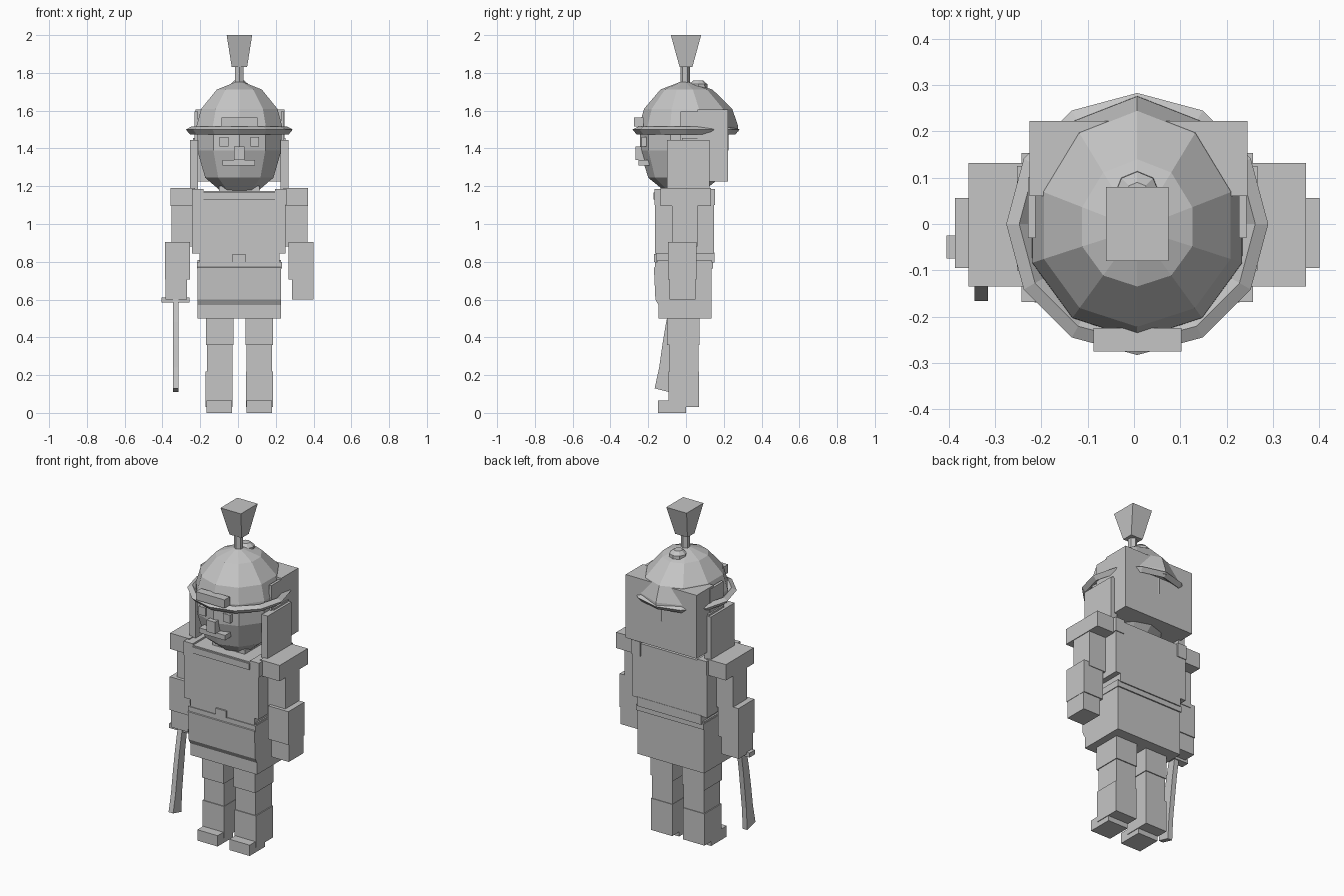
import bpy, bmesh, math

if "Cube" in bpy.data.objects:
    bpy.data.objects.remove(bpy.data.objects["Cube"])

CX = 0.007  # body centre line

grey = bpy.data.materials.new("plain_grey")
grey.diffuse_color = (0.56, 0.56, 0.56, 1)
grey.use_nodes = True
grey.node_tree.nodes["Principled BSDF"].inputs["Base Color"].default_value = grey.diffuse_color


def finish(name, bm):
    bmesh.ops.recalc_face_normals(bm, faces=bm.faces)
    me = bpy.data.meshes.new(name)
    bm.to_mesh(me)
    bm.free()
    me.materials.append(grey)
    ob = bpy.data.objects.new(name, me)
    bpy.context.collection.objects.link(ob)
    return ob


def box(name, x, y, z, taper=(1, 1)):
    """Box from ranges; taper scales the bottom face in x and y."""
    bm = bmesh.new()
    bmesh.ops.create_cube(bm, size=1)
    for v in bm.verts:
        low = v.co.z < 0
        c = v.co.copy()
        v.co.x = (x[0] + x[1]) / 2 + c.x * (x[1] - x[0]) * (taper[0] if low else 1)
        v.co.y = (y[0] + y[1]) / 2 + c.y * (y[1] - y[0]) * (taper[1] if low else 1)
        v.co.z = z[0] if low else z[1]
    return finish(name, bm)


def pair(name, x, y, z):
    """Same box on both sides of the centre line (x measured from it)."""
    box(name + "_right", (CX + x[0], CX + x[1]), y, z)
    box(name + "_left", (CX - x[1], CX - x[0]), y, z)


def lathe(name, profile, n, cy=0.0, phase=0.0, closed=False, rear=1.0):
    """Spin (radius, z) points about a vertical axis; rear stretches y > 0."""
    bm = bmesh.new()
    rings = []
    for r, z in profile:
        ring = []
        for i in range(n):
            a = phase + 2 * math.pi * i / n
            y = r * math.sin(a)
            ring.append(bm.verts.new((CX + r * math.cos(a), cy + y * (rear if y > 0 else 1), z)))
        rings.append(ring)
    pairs = list(zip(rings, rings[1:]))
    if closed:
        pairs.append((rings[-1], rings[0]))
    for a, b in pairs:
        for i in range(n):
            j = (i + 1) % n
            bm.faces.new((a[i], a[j], b[j], b[i]))
    if not closed:
        bm.faces.new(rings[0])
        bm.faces.new(rings[-1])
    bmesh.ops.remove_doubles(bm, verts=bm.verts, dist=1e-4)
    return finish(name, bm)


def extrude_x(name, outline, x):
    """Extrude a (y, z) outline along x."""
    bm = bmesh.new()
    a, b = [[bm.verts.new((xx, y, z)) for y, z in outline] for xx in x]
    bm.faces.new(a)
    bm.faces.new(b)
    n = len(outline)
    for i in range(n):
        j = (i + 1) % n
        bm.faces.new((a[i], a[j], b[j], b[i]))
    return finish(name, bm)


UP = math.pi / 2

# Head and helmet
lathe("face", [(0.03, 1.165), (0.11, 1.18), (0.19, 1.245), (0.234, 1.39), (0.234, 1.5)],
      10, -0.01, UP)
lathe("helmet_dome", [(0.239, 1.49), (0.238, 1.52), (0.212, 1.61), (0.125, 1.712), (0.02, 1.752)],
      10, -0.01, UP, rear=1.2)
lathe("helmet_brim", [(0.255, 1.515), (0.283, 1.5), (0.262, 1.475), (0.235, 1.495)],
      12, 0, 0, closed=True)
lathe("helmet_knob", [(0.05, 1.70), (0.048, 1.74), (0.025, 1.76)], 8, 0.065)
lathe("plume_stick", [(0.025, 1.72), (0.025, 1.84)], 6, -0.005, UP)
box("plume", (-0.06, 0.075), (-0.08, 0.08), (1.83, 2.0), (0.6, 0.42))
box("helmet_badge", (-0.088, 0.103), (-0.275, -0.225), (1.515, 1.565))

# Neck guard box behind the head
box("neck_guard", (-0.226, 0.245), (0.06, 0.222), (1.225, 1.605))
pair("neck_guard_side", (0.22, 0.236), (-0.03, 0.1), (1.225, 1.595))
pair("cheek_guard", (0.218, 0.26), (-0.1, 0.125), (1.18, 1.445))
pair("ear_tab", (0.222, 0.245), (-0.02, 0.12), (1.4, 1.455))

# Facial features
pair("eye", (0.058, 0.104), (-0.235, -0.17), (1.41, 1.46))
box("nose", (-0.02, 0.035), (-0.268, -0.2), (1.34, 1.41))
box("mouth", (-0.083, 0.09), (-0.252, -0.17), (1.31, 1.34))

# Torso, belt and skirt
box("torso", (-0.243, 0.252), (-0.165, 0.148), (0.845, 1.175))
box("collar", (-0.183, 0.195), (-0.173, -0.15), (1.13, 1.168))
box("neck", (-0.1, 0.115), (-0.1, 0.1), (1.15, 1.2))
pair("shoulder_strap", (0.19, 0.25), (-0.168, 0.153), (1.1, 1.185))
box("belt", (-0.205, 0.22), (-0.16, 0.15), (0.795, 0.85))
box("buckle", (-0.03, 0.04), (-0.17, -0.15), (0.8, 0.84))
extrude_x("skirt", [(-0.145, 0.5), (-0.145, 0.57), (-0.162, 0.6), (-0.17, 0.77), (-0.15, 0.78),
                    (-0.15, 0.81), (0.135, 0.81), (0.135, 0.5)], (-0.215, 0.228))
box("skirt_band", (-0.218, 0.232), (-0.165, 0.143), (0.765, 0.8))

# Arms
pair("shoulder_guard", (0.235, 0.364), (-0.135, 0.132), (1.095, 1.19))
pair("upper_arm", (0.245, 0.36), (-0.075, 0.06), (0.88, 1.1))
pair("forearm", (0.26, 0.394), (-0.095, 0.056), (0.705, 0.905))
pair("hand", (0.278, 0.392), (-0.088, 0.05), (0.6, 0.71))

# Legs
pair("thigh", (0.032, 0.177), (-0.1, 0.072), (0.36, 0.51))
pair("knee", (0.037, 0.172), (-0.088, 0.066), (0.22, 0.37))
pair("shin", (0.035, 0.178), (-0.093, 0.07), (0.03, 0.22))
pair("foot", (0.039, 0.174), (-0.148, 0.0), (0.0, 0.065))

# Curved sword
box("sword_guard", (-0.405, -0.258), (-0.075, -0.025), (0.585, 0.612))
extrude_x("sword_blade", [(-0.08, 0.6), (-0.105, 0.48), (-0.125, 0.36), (-0.142, 0.24),
                          (-0.166, 0.13), (-0.088, 0.11), (-0.08, 0.24), (-0.065, 0.36),
                          (-0.05, 0.48), (-0.03, 0.6)], (-0.345, -0.315))
